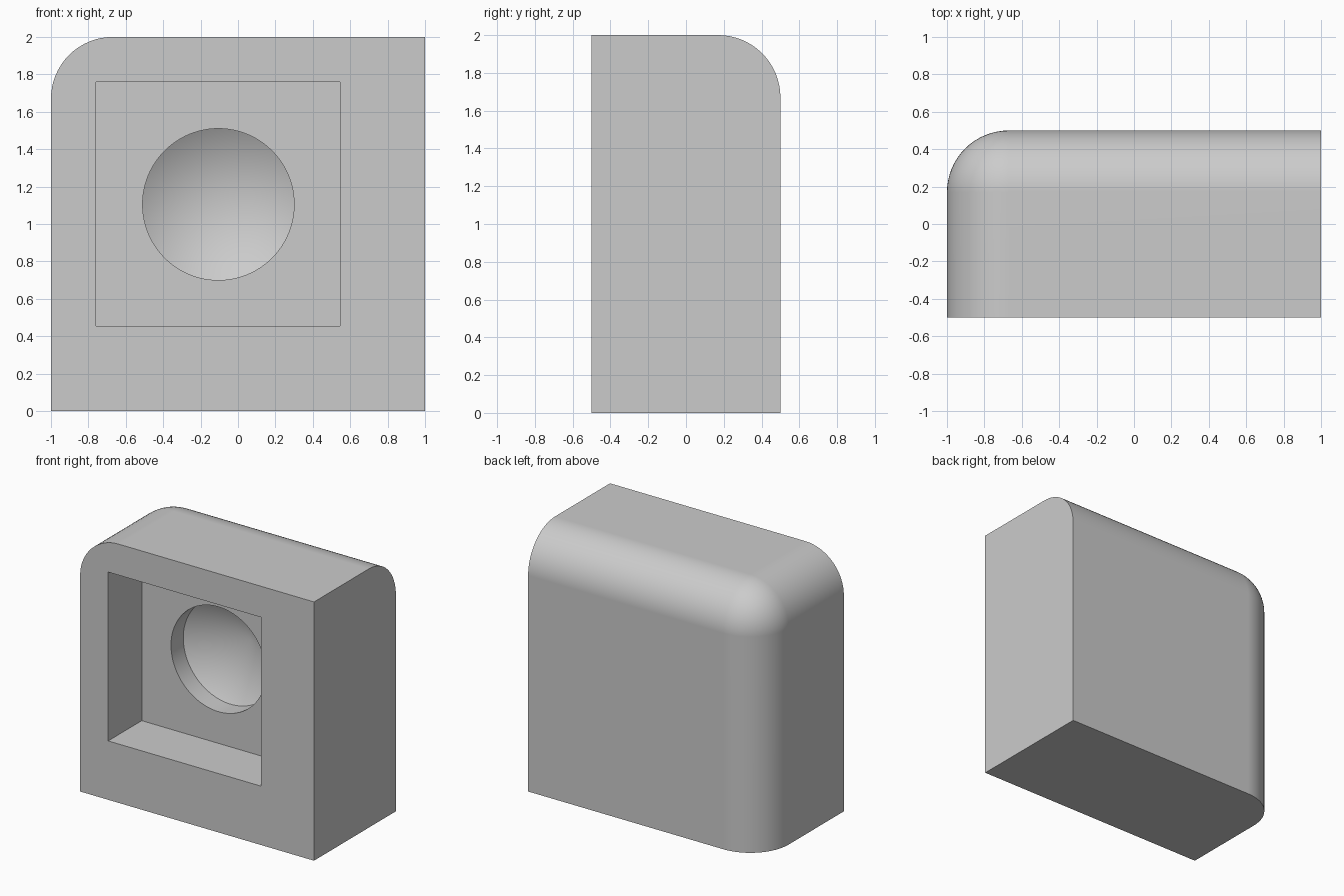
import bpy, bmesh, math
from mathutils import Matrix, Vector

default = bpy.data.objects.get("Cube")
if default:
    bpy.data.objects.remove(default, do_unlink=True)

grey = bpy.data.materials.new("plain_grey")
grey.use_nodes = True
color = (0.6, 0.6, 0.6, 1)
grey.diffuse_color = color
grey.node_tree.nodes["Principled BSDF"].inputs["Base Color"].default_value = color


def make_object(name, bm):
    bmesh.ops.recalc_face_normals(bm, faces=bm.faces)
    mesh = bpy.data.meshes.new(name)
    bm.to_mesh(mesh)
    bm.free()
    mesh.materials.append(grey)
    obj = bpy.data.objects.new(name, mesh)
    bpy.context.collection.objects.link(obj)
    return obj


def box(low, high):
    low, high = Vector(low), Vector(high)
    bm = bmesh.new()
    bmesh.ops.create_cube(bm, size=1)
    bmesh.ops.scale(bm, vec=high - low, verts=bm.verts)
    bmesh.ops.translate(bm, vec=(low + high) / 2, verts=bm.verts)
    return bm


# Block with the three edges at the back, top, -x corner rounded
bm = box((-1, -0.5, 0), (1, 0.5, 2))
corner = min(bm.verts, key=lambda v: v.co.x - v.co.y - v.co.z)
bmesh.ops.bevel(bm, geom=list(corner.link_edges), offset=0.33, offset_type='OFFSET',
                segments=16, profile=0.5, affect='EDGES')
block = make_object("block", bm)

# Square pocket
pocket = make_object("pocket_cutter", box((-0.76, -0.7, 0.455), (0.545, -0.09, 1.76)))

# Drilled hole with a conical tip
bm = bmesh.new()
bmesh.ops.create_cone(bm, cap_ends=True, segments=96, radius1=0.405, radius2=0.405, depth=0.36,
                      matrix=Matrix.Translation((-0.105, -0.12, 1.105))
                      @ Matrix.Rotation(-math.pi / 2, 4, 'X'))
end = max(bm.faces, key=lambda f: f.calc_center_median().y)
tip = bmesh.ops.poke(bm, faces=[end])["verts"][0]
tip.co.y = 0.303
hole = make_object("hole_cutter", bm)

# Cut both recesses, then discard the cutters
bpy.ops.object.select_all(action='DESELECT')
block.select_set(True)
bpy.context.view_layer.objects.active = block
for cutter in (pocket, hole):
    cutter.hide_render = True
    cut = block.modifiers.new(cutter.name, 'BOOLEAN')
    cut.operation = 'DIFFERENCE'
    cut.solver = 'EXACT'
    cut.object = cutter
    bpy.ops.object.modifier_apply(modifier=cut.name)
    bpy.data.objects.remove(cutter, do_unlink=True)

# Smooth fillets and hole, crisp edges elsewhere
bpy.ops.object.shade_smooth_by_angle(angle=math.radians(25))
normals = block.modifiers.new("flat_face_normals", 'WEIGHTED_NORMAL')
normals.keep_sharp = True
